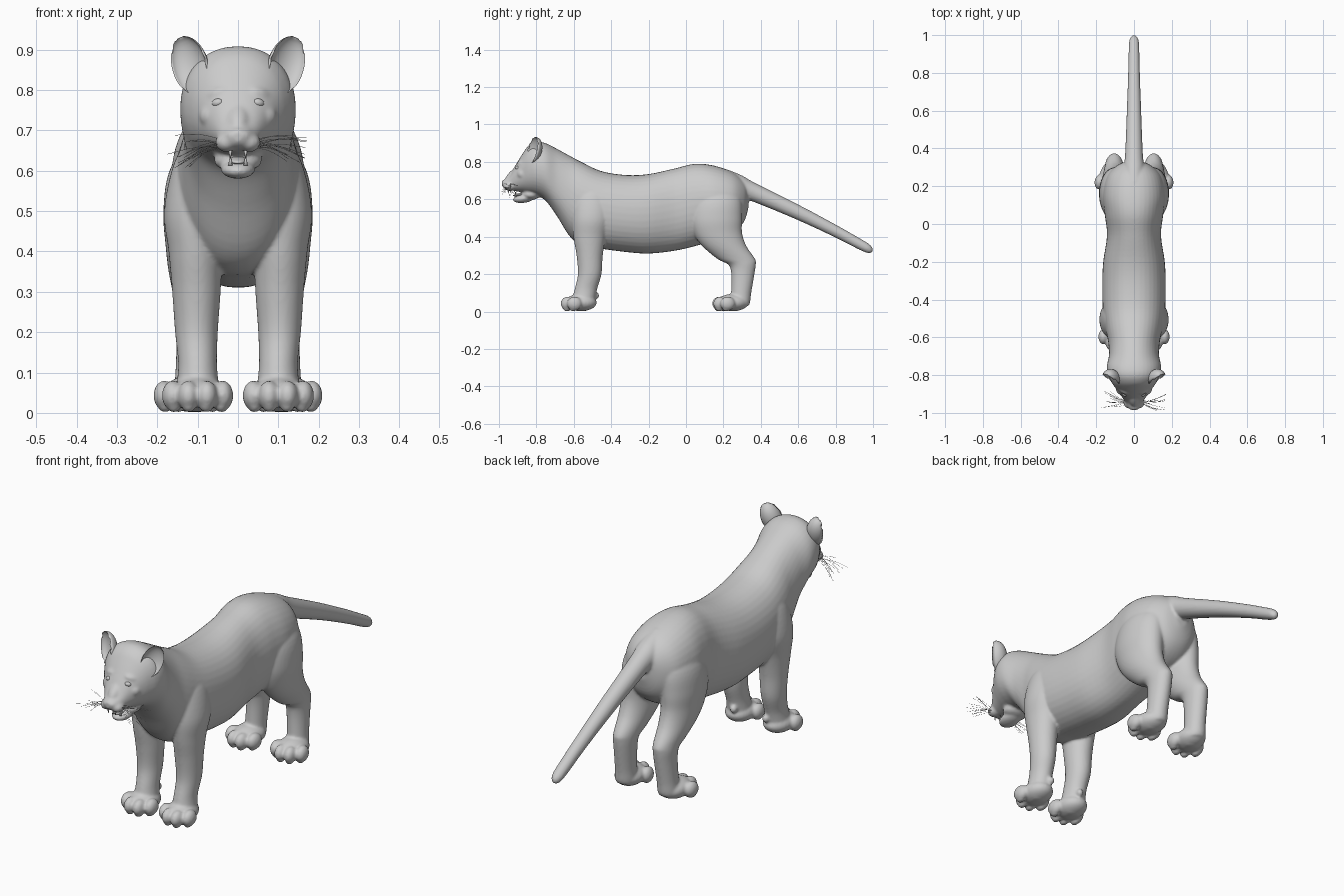
import bpy, bmesh, math, random
from mathutils import Matrix, Vector, Euler

if "Cube" in bpy.data.objects:
    bpy.data.objects.remove(bpy.data.objects["Cube"])

random.seed(4)
SIDES = (1, -1)


def spline(rows, sub=5):
    # Catmull-Rom interpolation of station tuples
    out = []
    for i in range(len(rows) - 1):
        p = [rows[max(i - 1, 0)], rows[i], rows[i + 1], rows[min(i + 2, len(rows) - 1)]]
        for k in range(sub):
            t = k / sub
            out.append([0.5 * (2 * b + (c - a) * t + (2 * a - 5 * b + 4 * c - d) * t * t
                        + (3 * b - a - 3 * c + d) * t ** 3) for a, b, c, d in zip(*p)])
    return out + [list(rows[-1])]


def loft(bm, rows, plane, power=2.0, n=40):
    # rows: (x, y, z, half width x, half size of the other direction)
    rings = []
    for x, y, z, a, b in spline(rows):
        ring = []
        for k in range(n):
            t = 2 * math.pi * k / n
            c, s = math.cos(t), math.sin(t)
            u = max(a, .002) * math.copysign(abs(c) ** (2 / power), c)
            v = max(b, .002) * math.copysign(abs(s) ** (2 / power), s)
            ring.append(bm.verts.new((x + u, y, z + v) if plane == 'XZ' else (x + u, y + v, z)))
        rings.append(ring)
    for r, q in zip(rings, rings[1:]):
        for k in range(n):
            bm.faces.new((r[k], r[(k + 1) % n], q[(k + 1) % n], q[k]))
    bm.faces.new(rings[0])
    bm.faces.new(rings[-1])


def ball(bm, loc, size, rot=(0, 0, 0)):
    m = Matrix.LocRotScale(Vector(loc), Euler(rot), Vector(size))
    return bmesh.ops.create_uvsphere(bm, u_segments=24, v_segments=16, radius=1, matrix=m)['verts']


def make(name, bm):
    bmesh.ops.recalc_face_normals(bm, faces=bm.faces[:])
    for f in bm.faces:
        f.smooth = True
    me = bpy.data.meshes.new(name)
    bm.to_mesh(me)
    bm.free()
    ob = bpy.data.objects.new(name, me)
    bpy.context.collection.objects.link(ob)
    return ob


body = bmesh.new()

# torso, neck and head: y, half width, top, bottom
torso = [(.335, .03, .66, .56), (.31, .09, .70, .48), (.25, .145, .745, .42), (.15, .165, .78, .38),
         (.05, .155, .79, .35), (-.06, .143, .765, .325), (-.2, .163, .735, .31), (-.32, .168, .73, .318),
         (-.45, .165, .75, .335), (-.55, .152, .795, .35), (-.62, .137, .832, .40), (-.69, .132, .87, .51),
         (-.75, .143, .90, .592), (-.80, .138, .908, .62), (-.84, .118, .888, .63), (-.87, .097, .85, .637),
         (-.91, .068, .785, .643), (-.945, .045, .725, .65), (-.972, .032, .705, .66), (-.984, .012, .694, .672)]
loft(body, [(0, y, (t + b) / 2, w, (t - b) / 2) for y, w, t, b in torso], 'XZ', 2.15)

# tail
loft(body, [(0, .22, .69, .06, .07), (0, .30, .665, .055, .062), (0, .37, .635, .047, .052), (0, .6, .53, .038, .042),
            (0, .8, .43, .031, .035), (0, .93, .36, .028, .031), (0, .975, .338, .024, .026),
            (0, .993, .331, .014, .016), (0, 1.0, .33, .003, .003)], 'XZ')

# legs, from the top down
front_leg = [(.08, -.50, .70, .03, .05), (.093, -.50, .62, .065, .095), (.105, -.505, .5, .078, .105),
             (.105, -.515, .4, .067, .087), (.103, -.515, .3, .06, .070), (.103, -.515, .2, .053, .063),
             (.1, -.535, .12, .048, .06), (.1, -.548, .06, .053, .062), (.1, -.55, .03, .05, .06)]
hind_leg = [(.07, .17, .70, .04, .08), (.09, .165, .6, .08, .13), (.102, .16, .5, .083, .14), (.104, .17, .42, .076, .13),
            (.104, .205, .35, .068, .118), (.104, .27, .28, .054, .100), (.105, .30, .25, .049, .073),
            (.106, .304, .2, .046, .062), (.11, .295, .1, .045, .054), (.112, .288, .05, .048, .055),
            (.112, .285, .03, .045, .05)]


def paw(s, x, y, turn):
    place = Matrix.LocRotScale(Vector((x, y, 0)), Euler((0, 0, turn)), Vector((1, 1, 1)))
    parts = [((0, 0, .048), (.066, .085, .046))]
    for tx, ty in ((-.062, -.035), (-.023, -.068), (.023, -.068), (.062, -.035)):
        parts.append(((tx, ty, .043), (.0265, .04, .037)))
        parts.append(((tx * .95, ty - .006, .014), (.016, .022, .013)))
    parts.append(((0, .012, .018), (.042, .034, .016)))
    for loc, size in parts:
        p = place @ Vector(loc)
        ball(body, (s * p.x, p.y, p.z), size, (0, 0, s * turn))


for s in SIDES:
    loft(body, [(s * x, y, z, a, b) for x, y, z, a, b in front_leg], 'XY')
    loft(body, [(s * x, y, z, a, b) for x, y, z, a, b in hind_leg], 'XY')
    paw(s, .1, -.562, 0)
    paw(s, .117, .25, .12)
    # dewclaw
    ball(body, (s * .085, -.48, .085), (.016, .016, .018))
    # brow, cheek, whisker pad and nostril wing
    ball(body, (s * .052, -.878, .795), (.032, .022, .014), (.4, s * .2, s * .5))
    ball(body, (s * .062, -.875, .735), (.034, .03, .03))
    ball(body, (s * .028, -.944, .670), (.028, .032, .024))
    ball(body, (s * .014, -.972, .688), (.015, .013, .011))

# nose bridge, nose tip and lower jaw
ball(body, (0, -.925, .735), (.026, .055, .02), (.75, 0, 0))
ball(body, (0, -.972, .692), (.02, .014, .013))
ball(body, (0, -.868, .604), (.043, .058, .023), (.12, 0, 0))
ball(body, (0, -.83, .625), (.06, .05, .028))

cat = make("cat_body", body)
rm = cat.modifiers.new("merge", 'REMESH')
rm.mode = 'VOXEL'
rm.voxel_size = .006
rm.use_smooth_shade = True
sm = cat.modifiers.new("soften", 'SMOOTH')
sm.factor = .5
sm.iterations = 6
bpy.context.view_layer.objects.active = cat
for m in ("merge", "soften"):
    bpy.ops.object.modifier_apply(modifier=m)

for s in SIDES:
    tag = "right" if s > 0 else "left"
    # cupped ear
    bm = bmesh.new()
    verts = ball(bm, (0, 0, 0), (1, 1, 1))
    place = Matrix.LocRotScale(Vector((.120, -.818, .862)), Euler((-.1, .38, .5)), Vector((.047, .048, .075)))
    for v in verts:
        if v.co.y < 0:
            v.co.y = -.62 * v.co.y - .12
        v.co = place @ v.co
        v.co.x *= s
    make(tag + "_ear", bm)
    # eye
    bm = bmesh.new()
    ball(bm, (s * .050, -.899, .768), (.016, .013, .011), (0, s * .2, s * .5))
    make(tag + "_eye", bm)
    # canine teeth
    bm = bmesh.new()
    for y, z, d in ((-.950, .642, -1), (-.912, .625, 1)):
        m = Matrix.Translation((s * .019, y, z)) @ Matrix.Rotation(math.pi if d < 0 else 0, 4, 'X')
        bmesh.ops.create_cone(bm, cap_ends=True, segments=12, radius1=.0055, radius2=.001, depth=.024, matrix=m)
    make(tag + "_teeth", bm)
    # whiskers
    cu = bpy.data.curves.new(tag + "_whiskers", 'CURVE')
    cu.dimensions = '3D'
    cu.bevel_depth = .0006
    cu.bevel_resolution = 0
    cu.resolution_u = 4
    for i in range(14):
        z0 = .658 + .006 * (i % 4)
        y0 = -.935 - .008 * (i % 3)
        reach = random.uniform(.11, .175)
        y1 = random.uniform(-.995, -.88)
        z1 = random.uniform(.605, .692)
        sp = cu.splines.new('BEZIER')
        sp.bezier_points.add(2)
        pts = ((.035, y0, z0), ((.035 + reach) / 2, (y0 + y1) / 2 - .005, (z0 + z1) / 2 + .008), (reach, y1, z1))
        for bp, (x, y, z) in zip(sp.bezier_points, pts):
            bp.co = (s * x, y, z)
            bp.handle_left_type = bp.handle_right_type = 'AUTO'
    bpy.context.collection.objects.link(bpy.data.objects.new(tag + "_whiskers", cu))

# tongue
bm = bmesh.new()
ball(bm, (0, -.885, .626), (.022, .04, .008), (.15, 0, 0))
make("tongue", bm)
